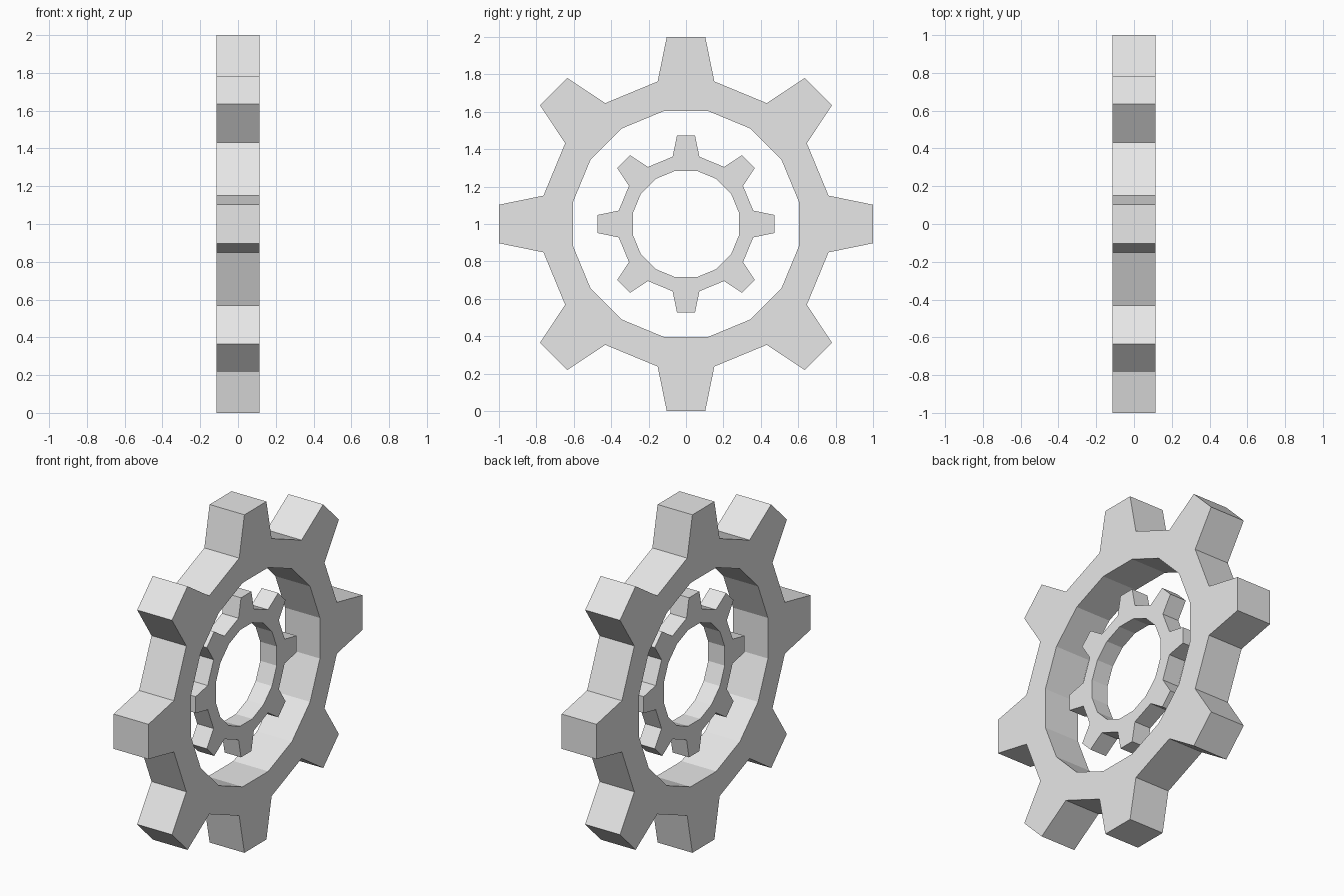
import bpy, bmesh, math

if "Cube" in bpy.data.objects:
    bpy.data.objects.remove(bpy.data.objects["Cube"])

TEETH = 8
grey = bpy.data.materials.new("light grey")
grey.diffuse_color = (0.8, 0.8, 0.8, 1)
grey.use_nodes = True
grey.node_tree.nodes["Principled BSDF"].inputs["Base Color"].default_value = grey.diffuse_color


def polar(radius, angle):
    """Point (y, z) at an angle measured from straight up."""
    return radius * math.sin(angle), radius * math.cos(angle)


def make_gear(name, scale):
    """Ring gear around the x axis with flat tapered teeth."""
    root, bore, half_step = 0.777, 0.615, math.pi / (2 * TEETH)
    tip_half, half_thick = 0.103, 0.114
    tip_radius, tip_angle = math.hypot(1, tip_half), math.atan(tip_half)
    bm = bmesh.new()

    def pair(radius, angle):
        y, z = polar(radius * scale, angle)
        return [bm.verts.new((s * half_thick * scale, y, z + 1)) for s in (-1, 1)]

    roots, bores, tips = [], [], []
    for i in range(TEETH):
        mid = 2 * math.pi * i / TEETH
        for side in (-1, 1):
            roots.append(pair(root, mid + side * half_step))
            bores.append(pair(bore, mid + side * half_step))
            tips.append(pair(tip_radius, mid + side * tip_angle))

    def wall(a, b):
        bm.faces.new((a[0], a[1], b[1], b[0]))

    n = 2 * TEETH
    for i in range(n):
        j = (i + 1) % n
        wall(bores[i], bores[j])
        for s in (0, 1):  # ring faces
            bm.faces.new((bores[i][s], bores[j][s], roots[j][s], roots[i][s]))
        if i % 2 == 0:  # tooth
            wall(roots[i], tips[i])
            wall(tips[i], tips[j])
            wall(tips[j], roots[j])
            for s in (0, 1):
                bm.faces.new((roots[i][s], roots[j][s], tips[j][s], tips[i][s]))
        else:  # gap between teeth
            wall(roots[i], roots[j])
    bmesh.ops.recalc_face_normals(bm, faces=bm.faces)
    mesh = bpy.data.meshes.new(name)
    bm.to_mesh(mesh)
    bm.free()
    mesh.materials.append(grey)
    bpy.context.collection.objects.link(bpy.data.objects.new(name, mesh))


make_gear("outer_gear", 1.0)
make_gear("inner_gear", 0.472)
